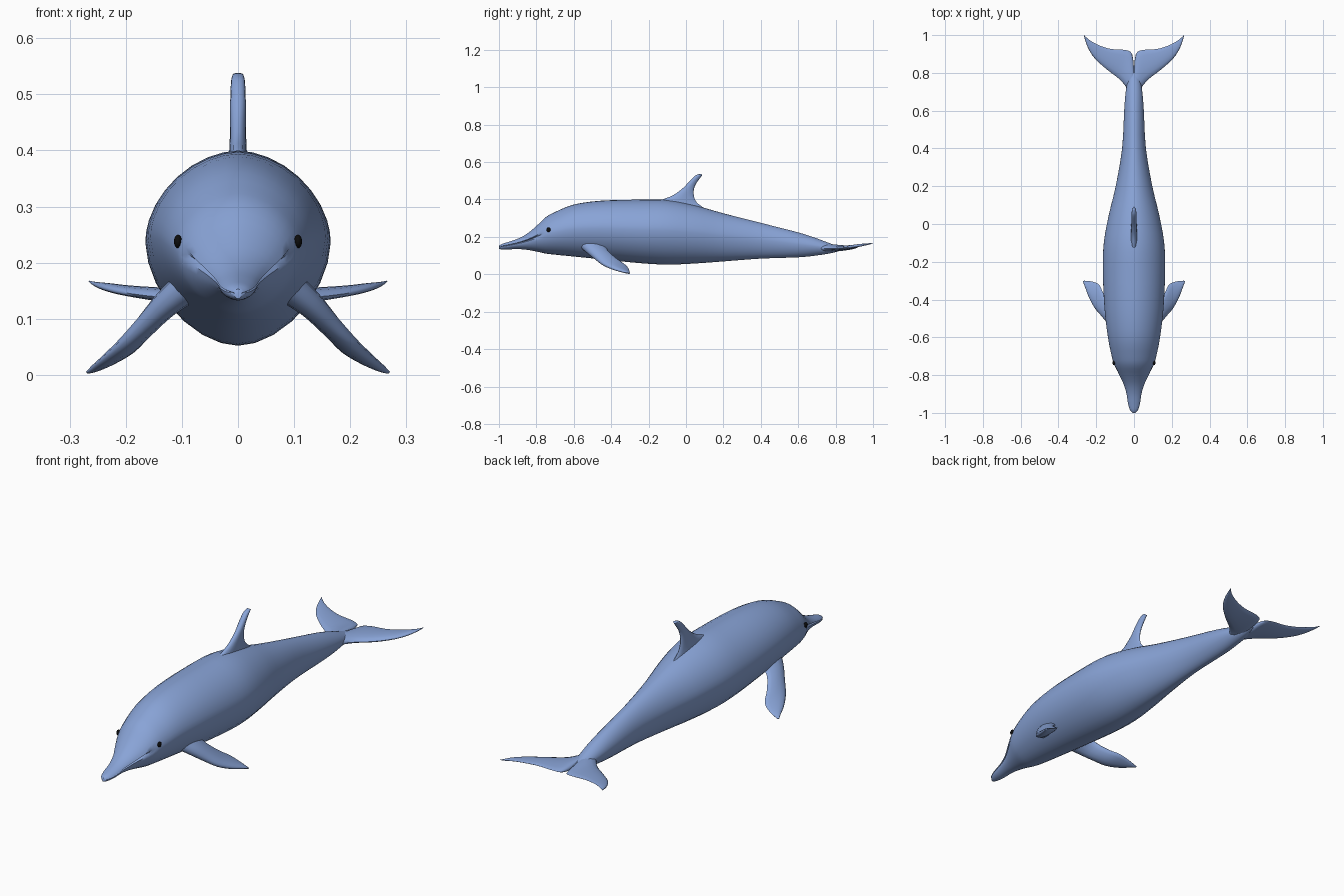
import bpy, bmesh, math
from mathutils import Vector


def material(name, color):
    m = bpy.data.materials.new(name)
    m.diffuse_color = (*color, 1)
    return m


BLUE = material("dolphin blue", (0.25, 0.37, 0.68))
BLACK = material("eye black", (0.004, 0.004, 0.004))


def resample(rows, steps):
    """Catmull-Rom interpolation through rows of numbers."""
    out = []
    last = len(rows) - 1
    for i in range(last):
        p0, p1, p2, p3 = (rows[min(max(i + d, 0), last)] for d in (-1, 0, 1, 2))
        for s in range(steps):
            t = s / steps
            out.append([0.5 * (2 * b + (c - a) * t + (2 * a - 5 * b + 4 * c - d) * t * t
                               + (3 * b - a - 3 * c + d) * t ** 3)
                        for a, b, c, d in zip(p0, p1, p2, p3)])
    out.append(list(rows[-1]))
    return out


def finish(obj, mat, angle, mirror=False):
    obj.data.materials.append(mat)
    bpy.ops.object.select_all(action='DESELECT')
    obj.select_set(True)
    bpy.context.view_layer.objects.active = obj
    bpy.ops.object.shade_smooth_by_angle(angle=math.radians(angle))
    if mirror:
        mod = obj.modifiers.new("mirror", 'MIRROR')
        mod.use_mirror_merge = False


def loft(name, rings, mat, angle=60, mirror=False):
    """Skin a row of closed rings and cap both ends."""
    bm = bmesh.new()
    loops = [[bm.verts.new(p) for p in ring] for ring in rings]
    n = len(loops[0])
    for a, b in zip(loops, loops[1:]):
        for k in range(n):
            bm.faces.new((a[k], a[(k + 1) % n], b[(k + 1) % n], b[k]))
    bm.faces.new(loops[0])
    bm.faces.new(loops[-1])
    bmesh.ops.recalc_face_normals(bm, faces=bm.faces)
    mesh = bpy.data.meshes.new(name)
    bm.to_mesh(mesh)
    bm.free()
    obj = bpy.data.objects.new(name, mesh)
    bpy.context.collection.objects.link(obj)
    finish(obj, mat, angle, mirror)


def fin(name, rows, normal, mirror=False, count=14):
    """Rows hold leading edge xyz, trailing edge xyz, half thickness."""
    normal = Vector(normal).normalized()
    rings = []
    for r in resample(rows, 3):
        lead, trail = Vector(r[:3]), Vector(r[3:6])
        ring = []
        for k in range(count):
            a = 2 * math.pi * k / count
            c = 0.5 - 0.5 * math.cos(a)
            ring.append(lead.lerp(trail, c) + normal * r[6] * math.sin(a) * (1.2 - 0.6 * c))
        rings.append(ring)
    loft(name, rings, BLUE, 70, mirror)


# Body: y, top z, bottom z, half width
stations = [
    (-1.0, 0.153, 0.136, 0.008), (-0.985, 0.162, 0.133, 0.022), (-0.95, 0.173, 0.133, 0.033),
    (-0.9, 0.190, 0.135, 0.041), (-0.85, 0.217, 0.131, 0.056), (-0.8, 0.258, 0.122, 0.081),
    (-0.75, 0.305, 0.111, 0.103), (-0.7, 0.333, 0.105, 0.118), (-0.6, 0.373, 0.095, 0.138),
    (-0.45, 0.394, 0.080, 0.156), (-0.25, 0.399, 0.060, 0.165), (-0.1, 0.397, 0.052, 0.160),
    (0.05, 0.368, 0.058, 0.133), (0.2, 0.326, 0.069, 0.097), (0.4, 0.275, 0.084, 0.063),
    (0.6, 0.224, 0.091, 0.052), (0.7, 0.192, 0.101, 0.044), (0.78, 0.162, 0.114, 0.030),
    (0.84, 0.147, 0.130, 0.008)]

MOUTH = 0.12  # ring angle of the mouth line
half = [-math.pi / 2 + (MOUTH - 0.14 + math.pi / 2) * k / 7 for k in range(8)]
half += [MOUTH]
half += [MOUTH + 0.14 + (math.pi / 2 - MOUTH - 0.14) * k / 7 for k in range(8)]

rings = []
for y, top, bottom, width in resample(stations, 3):
    beak = min(max((-0.75 - y) / 0.06, 0), 1)
    mid = bottom + (top - bottom) * 0.53
    power = 2 / 1.82
    side = []
    for k, a in enumerate(half):
        x = width * max(math.cos(a), 0) ** power
        s = math.sin(a)
        z = mid + (top - mid if s > 0 else mid - bottom) * math.copysign(abs(s) ** power, s)
        if k == 8:
            x *= 1 - 0.2 * beak      # mouth crease
        elif k < 8:
            x *= 1 - 0.07 * beak     # narrower lower jaw
        side.append((x, y, z))
    rings.append(side + [(-x, yy, z) for x, yy, z in side[-2:0:-1]])
loft("body", rings, BLUE, 50)

# Dorsal fin
fin("dorsal_fin", [
    (0, -0.17, 0.370, 0, 0.15, 0.320, 0.022), (0, -0.13, 0.398, 0, 0.085, 0.362, 0.018),
    (0, -0.07, 0.422, 0, 0.052, 0.392, 0.016), (0, -0.02, 0.458, 0, 0.041, 0.430, 0.015),
    (0, 0.01, 0.488, 0, 0.045, 0.465, 0.015), (0, 0.035, 0.515, 0, 0.06, 0.494, 0.014),
    (0, 0.055, 0.531, 0, 0.076, 0.515, 0.013), (0, 0.078, 0.538, 0, 0.087, 0.531, 0.010)],
    (1, 0, 0))

# Flippers
fin("flippers", [
    (0.08, -0.580, 0.165, 0.08, -0.430, 0.165, 0.034),
    (0.13, -0.535, 0.125, 0.125, -0.420, 0.130, 0.026),
    (0.17, -0.490, 0.087, 0.16, -0.372, 0.085, 0.021),
    (0.208, -0.445, 0.052, 0.182, -0.325, 0.052, 0.017),
    (0.24, -0.385, 0.026, 0.212, -0.307, 0.030, 0.012),
    (0.258, -0.335, 0.012, 0.242, -0.302, 0.015, 0.008),
    (0.27, -0.306, 0.004, 0.264, -0.300, 0.005, 0.003)],
    (0.6, 0.1, 0.75), mirror=True)

# Tail flukes
fin("tail_flukes", [
    (0.0, 0.66, 0.140, 0.0, 0.82, 0.140, 0.026), (0.035, 0.715, 0.140, 0.010, 0.90, 0.141, 0.020),
    (0.075, 0.765, 0.137, 0.045, 0.921, 0.145, 0.014),
    (0.14, 0.815, 0.139, 0.12, 0.926, 0.150, 0.012),
    (0.205, 0.873, 0.147, 0.18, 0.944, 0.155, 0.009),
    (0.24, 0.925, 0.155, 0.225, 0.967, 0.160, 0.007),
    (0.258, 0.972, 0.162, 0.251, 0.987, 0.163, 0.004),
    (0.266, 1.0, 0.167, 0.264, 1.0, 0.167, 0.001)],
    (0, 0, 1), mirror=True)

# Eyes
bpy.ops.mesh.primitive_uv_sphere_add(segments=16, ring_count=10, radius=0.012)
eyes = bpy.context.object
eyes.name = "eyes"
for v in eyes.data.vertices:
    v.co = (v.co.x * 0.6 + 0.107, v.co.y - 0.735, v.co.z + 0.238)
finish(eyes, BLACK, 60, mirror=True)
